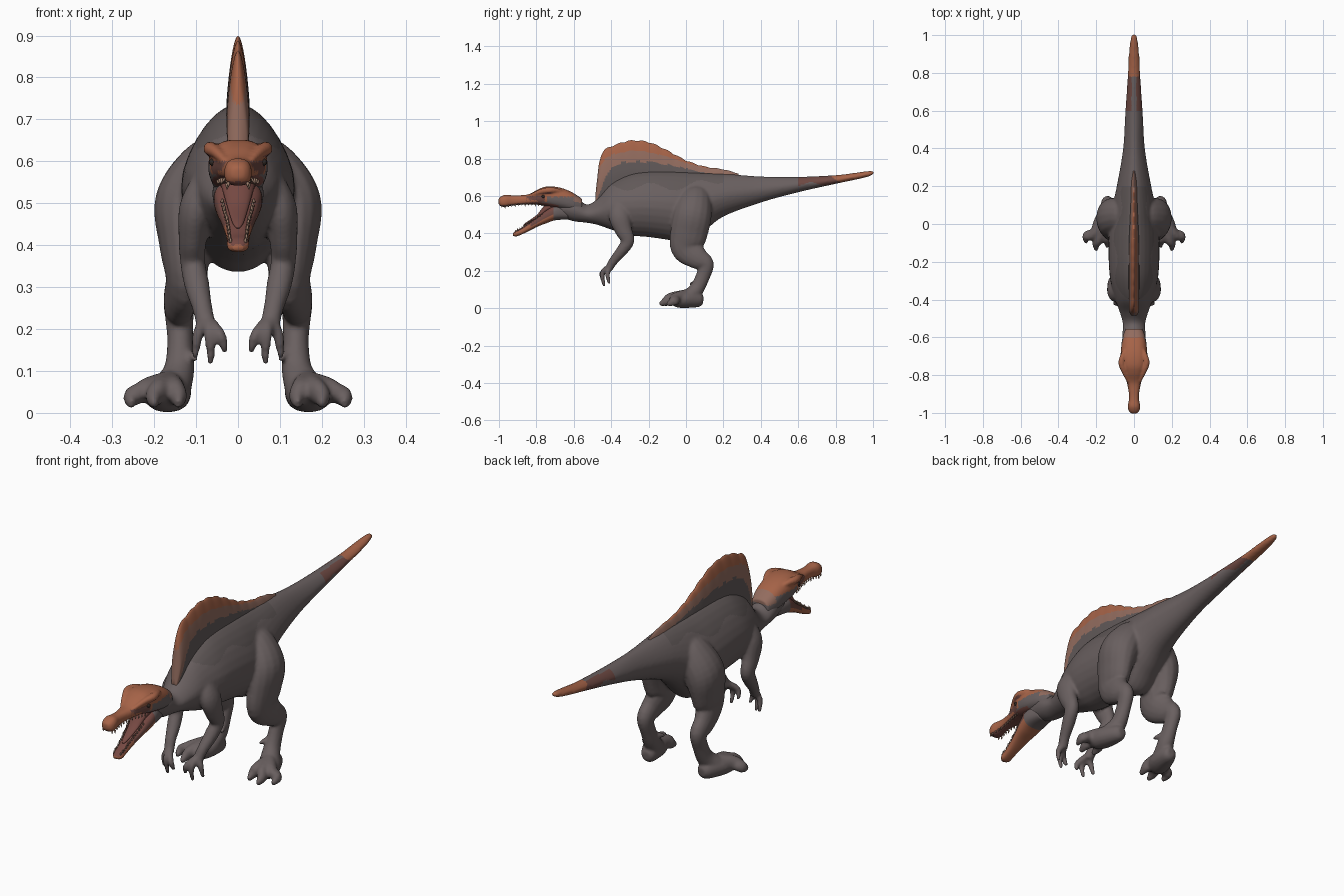
import bpy, bmesh, math
from mathutils import Vector

cube = bpy.data.objects.get("Cube")
if cube:
    bpy.data.objects.remove(cube, do_unlink=True)


def material(name, *rgb):
    m = bpy.data.materials.new(name)
    m.use_nodes = True
    m.diffuse_color = (*rgb, 1)
    m.node_tree.nodes["Principled BSDF"].inputs["Base Color"].default_value = (*rgb, 1)
    return m


HIDE, DARK, RUST, TAN, BROWN, MOUTH, TOOTH, EYE = range(8)
PALETTE = [material("grey_hide", .142, .116, .116), material("dark_hide", .118, .098, .097),
           material("rust_orange", .38, .125, .064), material("dull_tan", .29, .15, .113),
           material("dark_brown", .155, .066, .055), material("mouth_red", .18, .066, .055),
           material("tooth_bone", .34, .21, .15), material("eye_black", .03, .022, .018)]


def spline(pts, n=6):
    """Smooth samples through a list of number tuples."""
    out = []
    for i in range(len(pts) - 1):
        a, b, c, d = (pts[max(i - 1, 0)], pts[i], pts[i + 1], pts[min(i + 2, len(pts) - 1)])
        for k in range(n):
            t = k / n
            out.append([q + .5 * t * (r - p + t * (2*p - 5*q + 4*r - s + t * (3*(q - r) + s - p)))
                        for p, q, r, s in zip(a, b, c, d)])
    return out + [list(pts[-1])]


def at(stations, y, column):
    """Linear lookup of one station column at y."""
    rows = sorted(stations)
    for a, b in zip(rows, rows[1:]):
        if a[0] <= y <= b[0]:
            return a[column] + (b[column] - a[column]) * (y - a[0]) / (b[0] - a[0])
    return rows[0][column] if y < rows[0][0] else rows[-1][column]


def skin(bm, rings):
    """Bridge rings of points into a closed surface."""
    loops = [[bm.verts.new(p) for p in ring] for ring in rings]
    n = len(loops[0])
    for a, b in zip(loops, loops[1:]):
        for i in range(n):
            bm.faces.new((a[i], a[(i + 1) % n], b[(i + 1) % n], b[i]))
    bm.faces.new(loops[0])
    bm.faces.new(loops[-1][::-1])


def hull(bm, stations, seg=28, power=1, taper=.25):
    """Loft upright sections (y, top, bottom, half width)."""
    rings = []
    for y, top, bot, w in stations:
        ring = []
        for i in range(seg):
            a = math.tau * (i + .5) / seg
            c, s = math.cos(a), math.sin(a)
            x = w * math.copysign(abs(c) ** power, c) * (1 - taper * max(0, s))
            ring.append((x, y, (top + bot) / 2 + (top - bot) / 2 * math.copysign(abs(s) ** power, s)))
        rings.append(ring)
    skin(bm, rings)


def limb(bm, pts, side=1, seg=16):
    """Sweep ovals (x, y, z, width, depth) along a path."""
    pts = spline(pts, 5)
    rings = []
    for i, (x, y, z, rx, ry) in enumerate(pts):
        tangent = Vector(pts[min(i + 1, len(pts) - 1)][:3]) - Vector(pts[max(i - 1, 0)][:3])
        u = tangent.cross(Vector((1, 0, 0))).normalized()
        v = tangent.cross(u).normalized()
        ring = []
        for k in range(seg):
            a = math.tau * k / seg
            p = Vector((x, y, z)) + u * ry * math.cos(a) + v * rx * math.sin(a)
            ring.append((p.x * side, p.y, p.z))
        rings.append(ring)
    skin(bm, rings)


def finish(name, bm, rule, voxel=0):
    """Make the object, optionally fuse it, and colour faces by rule(centre, normal)."""
    bmesh.ops.recalc_face_normals(bm, faces=bm.faces[:])
    me = bpy.data.meshes.new(name)
    bm.to_mesh(me)
    bm.free()
    ob = bpy.data.objects.new(name, me)
    bpy.context.collection.objects.link(ob)
    if voxel:
        fuse = ob.modifiers.new("fuse", "REMESH")
        fuse.mode = "VOXEL"
        fuse.voxel_size = voxel
        soften = ob.modifiers.new("soften", "SMOOTH")
        soften.factor, soften.iterations = .5, 5
        bpy.context.view_layer.update()
        dg = bpy.context.evaluated_depsgraph_get()
        me = bpy.data.meshes.new_from_object(ob.evaluated_get(dg))
        ob.modifiers.clear()
        ob.data = me
    me.materials.clear()
    used = []
    for p in me.polygons:
        colour = rule(p.center, p.normal)
        if colour not in used:
            used.append(colour)
            me.materials.append(PALETTE[colour])
        p.material_index = used.index(colour)
    me.shade_smooth()


# Body: tail, trunk and neck with fused limbs
BODY = [(1.003, .735, .716, .012), (.97, .734, .702, .02), (.9, .724, .686, .028), (.8, .712, .665, .033),
        (.6, .703, .62, .046), (.4, .705, .565, .058), (.2, .72, .49, .092), (.1, .725, .41, .115),
        (.02, .73, .336, .13), (-.08, .735, .362, .136), (-.2, .735, .38, .135), (-.3, .72, .39, .126),
        (-.4, .67, .42, .1), (-.47, .59, .445, .075), (-.53, .555, .457, .06), (-.6, .60, .465, .062),
        (-.68, .60, .49, .05)]
LEG = [(.03, .05, .63, .04, .06), (.07, .05, .59, .068, .085), (.118, .035, .50, .081, .103),
       (.128, .015, .40, .06, .1), (.123, .005, .325, .05, .087), (.138, .06, .27, .04, .063),
       (.14, .107, .235, .035, .043), (.138, .09, .17, .031, .038), (.141, .055, .10, .037, .04),
       (.16, .01, .055, .048, .045)]
FOOT = [(.145, .092, .042, .02, .022), (.148, .07, .044, .036, .038), (.165, 0, .048, .052, .047),
        (.182, -.05, .04, .045, .038), (.188, -.075, .034, .02, .02)]
ARM = [(.07, -.35, .55, .04, .05), (.1, -.355, .49, .04, .058), (.108, -.335, .42, .034, .047),
       (.108, -.312, .36, .03, .036), (.098, -.345, .305, .03, .03), (.085, -.39, .25, .024, .024),
       (.075, -.415, .205, .024, .02)]
TOES = [(.142, -.112), (.2, -.13), (.253, -.09)]
FINGERS = [(.031, -.44, .143), (.065, -.437, .116), (.103, -.41, .13)]

bm = bmesh.new()
hull(bm, spline(BODY))
for side in (1, -1):
    limb(bm, LEG, side)
    limb(bm, FOOT, side)
    limb(bm, ARM, side)
    for x, y in TOES:
        root = Vector((.165, 0, .065))
        mid = root.lerp(Vector((x, y, .045)), .6)
        limb(bm, [(*root, .034, .036), (*mid, .026, .032), (x, y + .025, .038, .021, .026),
                  (x, y - .012, .02, .008, .01)], side)
    limb(bm, [(.135, .07, .125, .02, .02), (.113, .045, .135, .014, .014), (.1, .018, .128, .006, .006)], side)
    for x, y, z in FINGERS:
        limb(bm, [(.075, -.41, .222, .016, .016), ((x + .075) / 2 + (x - .075) * .25, y - .01, .185, .014, .014),
                  (x, y, z, .008, .008)], side)


def body_colour(c, n):
    if c.y > .78 + 1.5 * max(0, at(BODY, c.y, 1) - .012 - c.z):
        return RUST
    if .6 < c.y and abs(n.z) < .93 and c.z > .663 + .01 * math.sin(c.y * 40):
        return BROWN
    if c.y < -.56 and c.z > .57:
        return TAN
    if -.45 < c.y < .2 and c.z > .65 + .2 * max(0, c.y) + .02 * math.sin(c.y * 25):
        return DARK
    return HIDE


finish("body", bm, body_colour, .007)

# Sail with scalloped crest
SAIL = [(-.485, .60, .55, .012), (-.475, .69, .55, .02), (-.462, .79, .55, .025), (-.435, .845, .55, .027),
        (-.38, .872, .55, .028), (-.3, .895, .56, .028), (-.2, .887, .56, .028), (-.1, .843, .58, .028),
        (0, .79, .6, .026), (.1, .757, .62, .023), (.2, .742, .64, .02), (.28, .72, .66, .01)]
# Sail colour bands: (y, top of the grey, bottom of the orange)
BANDS = [(-.485, .56, .70), (-.46, .62, .76), (-.43, .70, .80), (-.4, .75, .82), (-.34, .78, .836),
         (-.25, .785, .842), (-.1, .77, .812), (0, .748, .776), (.1, .724, .75), (.28, .70, .74)]
crest = spline(SAIL, 9)
for s in crest:
    s[1] += .007 * (abs(math.sin(s[0] * 48)) - .5) * min(1, (s[1] - .68) * 8 if s[1] > .68 else 0)


def sail_colour(c, n):
    if c.z < at(BANDS, c.y, 1):
        return DARK
    return RUST if c.z > at(BANDS, c.y, 2) else TAN


bm = bmesh.new()
hull(bm, crest, seg=72, taper=.3)
finish("sail", bm, sail_colour)

# Skull with fused brow ridges
SKULL = [(-.555, .585, .51, .045), (-.6, .615, .515, .061), (-.65, .638, .525, .068), (-.70, .65, .535, .071),
         (-.75, .65, .545, .066), (-.79, .636, .553, .053), (-.84, .61, .555, .038), (-.89, .604, .553, .028),
         (-.93, .604, .549, .027), (-.965, .607, .542, .033), (-.99, .597, .545, .028), (-1.003, .585, .56, .014)]
bm = bmesh.new()
hull(bm, spline(SKULL), 32, .72, .12)
for side in (1, -1):
    limb(bm, [(.03, -.835, .60, .008, .008), (.052, -.78, .622, .014, .014), (.066, -.735, .63, .017, .017),
              (.056, -.69, .628, .014, .014), (.04, -.65, .615, .008, .008)], side, 12)


def skull_colour(c, n):
    if n.z < -.6 and c.y < -.68:
        return MOUTH
    if c.y > -.6:
        return TAN if c.z > .565 else HIDE
    if c.y > -.77 and c.z < .595 - (.025 if c.y < -.74 else 0):
        return HIDE
    # Darker face in front of the brows, beside the snout
    if -.86 < c.y < -.74 and n.y < -.25 and c.z < .6 and abs(c.x) > .02:
        return BROWN
    return RUST


finish("skull", bm, skull_colour, .005)

# Open lower jaw
JAW = [(-.63, .55, .475, .045), (-.70, .553, .47, .058), (-.75, .525, .453, .052), (-.79, .49, .438, .042),
       (-.84, .458, .413, .031), (-.88, .43, .394, .026), (-.908, .416, .384, .025), (-.925, .402, .388, .012)]
bm = bmesh.new()
hull(bm, spline(JAW), 28, .75, .05)
finish("lower_jaw", bm, lambda c, n: HIDE if c.y > -.71 else
       MOUTH if n.z > .35 else BROWN if n.z > -.1 and c.y > -.83 else RUST)

# Throat and tongue
bm = bmesh.new()
limb(bm, [(0, -.68, .545, .045, .03), (0, -.735, .54, .04, .022), (0, -.79, .493, .026, .01),
          (0, -.85, .455, .014, .006), (0, -.87, .442, .005, .003)])
finish("tongue", bm, lambda c, n: MOUTH)

# Teeth along both jaws
bm = bmesh.new()
for stations, column, start, end, direction in ((SKULL, 2, -.985, -.77, -1), (JAW, 1, -.912, -.77, 1)):
    count = 13
    for i in range(count):
        y = start + (end - start) * i / (count - 1)
        x = at(stations, y, 3) * .8
        z = at(stations, y, column) - .006 * direction
        size = .013 + .003 * math.sin(i * 2)
        for side in (1, -1):
            skin(bm, [[(side * x + r * math.cos(a), y + r * math.sin(a), z + h * direction)
                       for a in (k * math.tau / 6 for k in range(6))]
                      for r, h in ((.0045, 0), (.003, size * .6), (.0006, size))])
finish("teeth", bm, lambda c, n: TOOTH)

# Eyes
for side, label in ((1, "left"), (-1, "right")):
    bm = bmesh.new()
    bmesh.ops.create_uvsphere(bm, u_segments=14, v_segments=10, radius=.009)
    bmesh.ops.translate(bm, verts=bm.verts[:], vec=(side * .06, -.763, .598))
    finish(label + "_eye", bm, lambda c, n: EYE)
